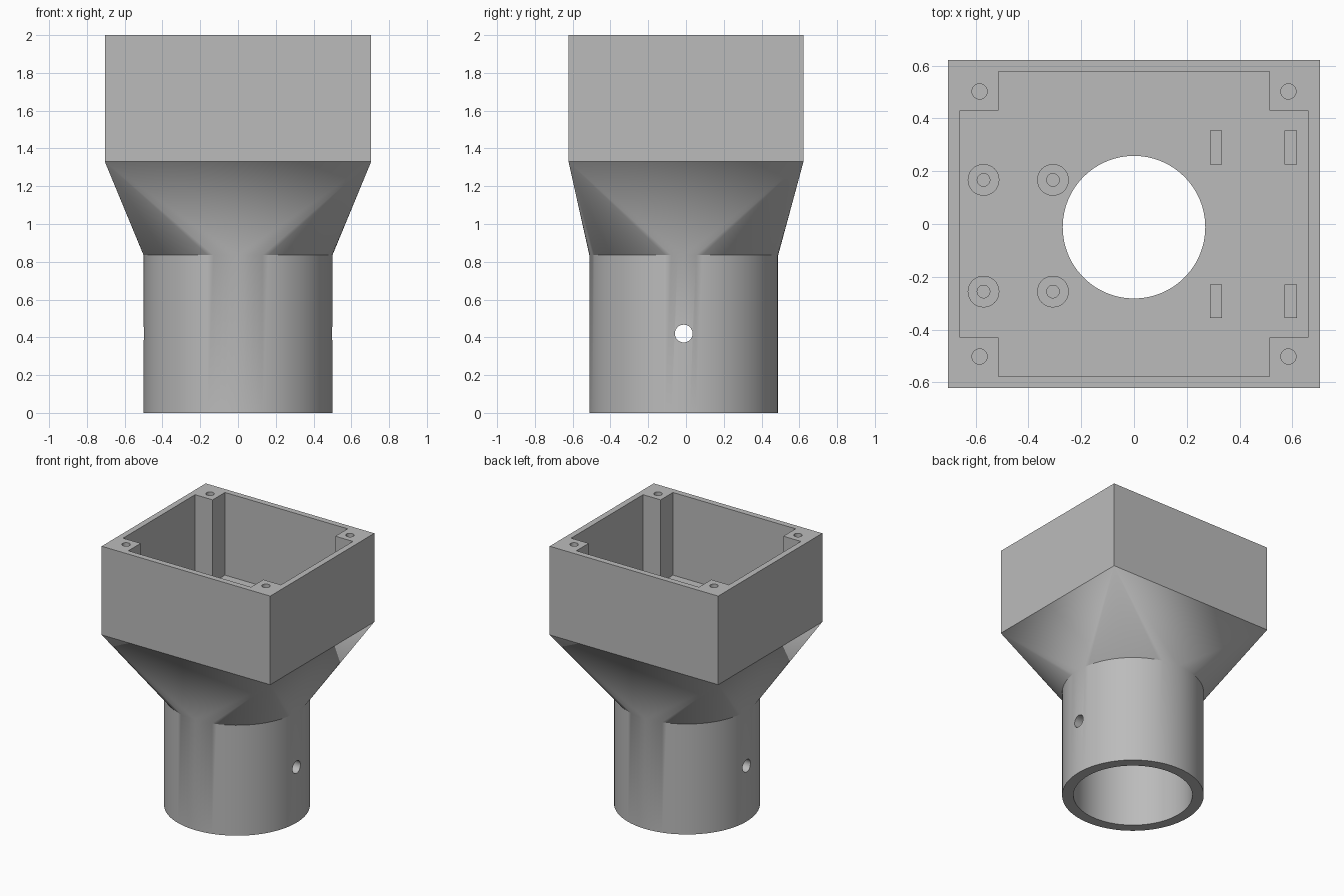
import bpy, bmesh, math

if "Cube" in bpy.data.objects:
    bpy.data.objects.remove(bpy.data.objects["Cube"], do_unlink=True)

# Main dimensions
HX, HY = 0.705, 0.622          # housing half sizes
TOP, RIM, NECK = 2.0, 1.33, 0.835
FLOOR = 1.375                  # inside floor of the housing
CY = -0.012                    # y centre of the pipe socket
R_OUT, R_IN, R_CABLE = 0.5, 0.42, 0.27

grey = bpy.data.materials.new("plain_grey")
grey.use_nodes = True
colour = (0.5, 0.5, 0.5, 1)
grey.diffuse_color = colour
grey.node_tree.nodes["Principled BSDF"].inputs["Base Color"].default_value = colour


def mesh_object(name, bm):
    bmesh.ops.recalc_face_normals(bm, faces=bm.faces)
    mesh = bpy.data.meshes.new(name)
    bm.to_mesh(mesh)
    bm.free()
    mesh.materials.append(grey)
    obj = bpy.data.objects.new(name, mesh)
    bpy.context.collection.objects.link(obj)
    return obj


def prism(name, outline, z0, z1):
    """Upright solid over a closed xy outline."""
    bm = bmesh.new()
    base = bm.faces.new([bm.verts.new((x, y, z0)) for x, y in outline])
    grown = bmesh.ops.extrude_face_region(bm, geom=[base])["geom"]
    moved = [v for v in grown if isinstance(v, bmesh.types.BMVert)]
    bmesh.ops.translate(bm, verts=moved, vec=(0, 0, z1 - z0))
    return mesh_object(name, bm)


def circle(x, y, r, n):
    return [(x + r * math.cos(math.tau * i / n), y + r * math.sin(math.tau * i / n))
            for i in range(n)]


def rectangle(x, y, hx, hy):
    return [(x - hx, y - hy), (x + hx, y - hy), (x + hx, y + hy), (x - hx, y + hy)]


def cut(target, cutter):
    cutter.hide_render = True
    mod = target.modifiers.new("cut", "BOOLEAN")
    mod.operation = "DIFFERENCE"
    mod.solver = "EXACT"
    mod.object = cutter
    bpy.context.view_layer.objects.active = target
    bpy.ops.object.modifier_apply(modifier=mod.name)
    bpy.data.objects.remove(cutter, do_unlink=True)


def smooth(obj):
    bpy.ops.object.select_all(action="DESELECT")
    obj.select_set(True)
    bpy.context.view_layer.objects.active = obj
    bpy.ops.object.shade_smooth_by_angle(angle=math.radians(30))


# Outer shell: hull from round neck to square rim, then both ends extended
bm = bmesh.new()
for x, y in circle(0, CY, R_OUT, 96):
    bm.verts.new((x, y, NECK))
for x, y in rectangle(0, 0, HX, HY):
    bm.verts.new((x, y, RIM))
bmesh.ops.convex_hull(bm, input=bm.verts)
caps = [f for f in bm.faces if abs(f.normal.z) > 0.999
        or len({round(v.co.z, 3) for v in f.verts}) == 1]
bmesh.ops.delete(bm, geom=caps, context="FACES")
bmesh.ops.delete(bm, geom=[e for e in bm.edges if not e.link_faces], context="EDGES")
for level, end in ((NECK, 0.0), (RIM, TOP)):
    loop = [e for e in bm.edges if e.is_boundary
            and all(abs(v.co.z - level) < 0.001 for v in e.verts)]
    grown = bmesh.ops.extrude_edge_only(bm, edges=loop)["geom"]
    for v in grown:
        if isinstance(v, bmesh.types.BMVert):
            v.co.z = end
    bmesh.ops.contextual_create(
        bm, geom=[e for e in grown if isinstance(e, bmesh.types.BMEdge)])
body = mesh_object("housing_body", bm)

# Housing pocket, leaving four corner posts
px, py, ix, iy = 0.66, 0.577, 0.513, 0.43
quarter = [(px, iy), (ix, iy), (ix, py)]
pocket = (quarter + [(-x, y) for x, y in reversed(quarter)]
          + [(-x, -y) for x, y in quarter]
          + [(x, -y) for x, y in reversed(quarter)])
cut(body, prism("pocket_cutter", pocket, FLOOR, TOP + 0.1))

# Pipe socket and cable passage
cut(body, prism("socket_cutter", circle(0, CY, R_IN, 96), -0.1, NECK))
cut(body, prism("passage_cutter", circle(0, CY, R_CABLE, 96), NECK - 0.1, FLOOR + 0.1))

# Cross pin hole through the socket
pin = prism("pin_cutter", circle(0, 0, 0.047, 32), -0.8, 0.8)
pin.rotation_euler = (0, math.pi / 2, 0)
pin.location = (0, CY, 0.42)
bpy.context.view_layer.update()
cut(body, pin)

# Lid screw holes in the corner posts
for sx in (-1, 1):
    for sy in (-1, 1):
        cut(body, prism("screw_cutter", circle(sx * 0.585, sy * 0.502, 0.029, 24),
                        TOP - 0.3, TOP + 0.1))
smooth(body)
for e in body.data.edges:
    if all(abs(body.data.vertices[i].co.z - RIM) < 0.001 for i in e.vertices):
        e.use_edge_sharp = True

# Circuit board standoffs
for i, x in enumerate((-0.57, -0.307)):
    for j, y in enumerate((-0.256, 0.167)):
        boss = prism(f"standoff_{i}_{j}", circle(x, y, 0.06, 32), FLOOR - 0.01, FLOOR + 0.07)
        cut(boss, prism("boss_cutter", circle(x, y, 0.024, 24), FLOOR, FLOOR + 0.2))
        smooth(boss)

# Support blocks on the other side of the floor
for i, x in enumerate((0.311, 0.594)):
    for j, y in enumerate((-0.293, 0.29)):
        prism(f"support_block_{i}_{j}", rectangle(x, y, 0.023, 0.064),
              FLOOR - 0.01, FLOOR + 0.08)
